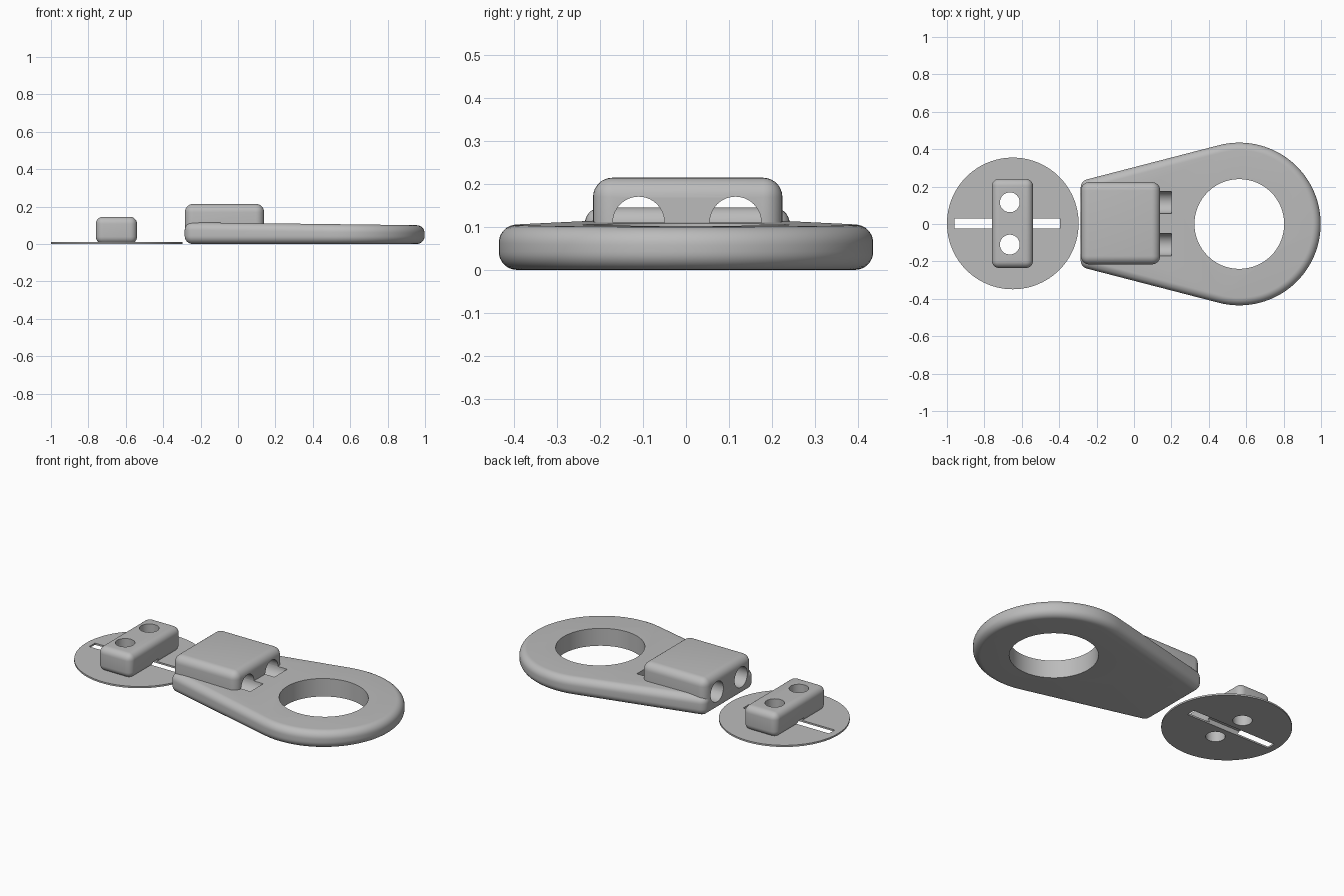
import bpy, bmesh
from math import pi, sin, cos, acos, atan2, hypot, radians
from mathutils import Matrix

cube = bpy.data.objects.get("Cube")
if cube:
    bpy.data.objects.remove(cube, do_unlink=True)

grey = bpy.data.materials.new("plain grey")
colour = (0.5, 0.5, 0.5, 1)
grey.use_nodes = True
grey.diffuse_color = colour
grey.node_tree.nodes["Principled BSDF"].inputs["Base Color"].default_value = colour


def make(name, bm):
    bmesh.ops.recalc_face_normals(bm, faces=bm.faces[:])
    mesh = bpy.data.meshes.new(name)
    bm.to_mesh(mesh)
    bm.free()
    mesh.materials.append(grey)
    obj = bpy.data.objects.new(name, mesh)
    bpy.context.collection.objects.link(obj)
    return obj


def box(name, low, high, radius=0, round_bottom=True):
    bm = bmesh.new()
    size = [b - a for a, b in zip(low, high)]
    mid = [(a + b) / 2 for a, b in zip(low, high)]
    bmesh.ops.create_cube(bm, size=1, matrix=Matrix.Translation(mid) @ Matrix.Diagonal((*size, 1)))
    if radius:
        edges = [e for e in bm.edges
                 if round_bottom or max(v.co.z for v in e.verts) > mid[2]]
        bmesh.ops.bevel(bm, geom=edges, offset=radius, segments=7, profile=0.5, affect='EDGES')
    return make(name, bm)


def cylinder(name, centre, radius, length, sides=64, along_x=False):
    bm = bmesh.new()
    turn = Matrix.Rotation(pi / 2 if along_x else 0, 4, 'Y')
    bmesh.ops.create_cone(bm, cap_ends=True, segments=sides, radius1=radius, radius2=radius,
                          depth=length, matrix=Matrix.Translation(centre) @ turn)
    return make(name, bm)


def combine(target, tool, operation):
    mod = target.modifiers.new(operation, 'BOOLEAN')
    mod.operation, mod.object, mod.solver = operation, tool, 'EXACT'
    bpy.context.view_layer.objects.active = target
    bpy.ops.object.modifier_apply(modifier=mod.name)
    bpy.data.objects.remove(tool, do_unlink=True)


# Tapered plate: stacked insets of an outline around one big and two small circles
BIG_X, BIG_R = 0.563, 0.435
END_X, END_Y, END_R = -0.24, 0.195, 0.045
EDGE = 0.042
dx, dy = BIG_X - END_X, -END_Y
tangent = atan2(dy, dx) + acos(-(BIG_R - END_R) / hypot(dx, dy))


def arc(cx, cy, r, start, stop, steps):
    angles = [start + (stop - start) * i / steps for i in range(steps + 1)]
    return [(cx + r * cos(a), cy + r * sin(a)) for a in angles]


def outline(inset):
    return (arc(BIG_X, 0, BIG_R - inset, -tangent, tangent, 64)
            + arc(END_X, END_Y, END_R - inset, tangent, pi, 8)
            + arc(END_X, -END_Y, END_R - inset, pi, 2 * pi - tangent, 8))


def tapered_plate():
    bm = bmesh.new()
    rings = []
    steps = [i * pi / 16 for i in range(9)]
    for top, angles in ((False, steps), (True, steps[::-1])):
        for a in angles:
            rise = EDGE * (1 - cos(a))
            ring = []
            for x, y in outline(EDGE * (1 - sin(a))):
                height = 0.115 - 0.0125 * (x - END_X)
                ring.append(bm.verts.new((x, y, height - rise if top else rise)))
            rings.append(ring)
    for low, high in zip(rings, rings[1:]):
        for i in range(len(low)):
            j = (i + 1) % len(low)
            bm.faces.new((low[i], low[j], high[j], high[i]))
    bm.faces.new(rings[0][::-1])
    bm.faces.new(rings[-1])
    return make("ring_plate", bm)


plate = tapered_plate()
combine(plate, cylinder("ring_hole", (BIG_X, 0, 0.05), 0.24, 0.5), 'DIFFERENCE')

# Raised socket block on the narrow end, with two blind bores
block = box("socket_block", (-0.284, -0.216, 0.06), (0.14, 0.224, 0.214), 0.045, False)
combine(plate, block, 'UNION')
for y in (-0.11, 0.115):
    combine(plate, cylinder("socket_bore", (-0.15, y, 0.11), 0.06, 0.7, 40, True), 'DIFFERENCE')

# Thin round base with a rounded block on it
DISC_X, DISC_Y = -0.648, 0.003
disc = cylinder("base_disc", (DISC_X, DISC_Y, 0.005), 0.352, 0.01, 96)
peg = box("peg_block", (-0.76, -0.235, 0.001), (-0.54, 0.241, 0.145), 0.038)
combine(disc, peg, 'UNION')

# Long slot and two vertical holes through both
combine(disc, box("slot", (-0.96, -0.024, -0.1), (-0.396, 0.03, 0.03)), 'DIFFERENCE')
for y in (-0.11, 0.116):
    combine(disc, cylinder("peg_hole", (-0.664, y, 0.07), 0.053, 0.5, 40), 'DIFFERENCE')

# Smooth rounded parts, keep hard edges sharp
bpy.ops.object.select_all(action='DESELECT')
for obj in (plate, disc):
    obj.select_set(True)
bpy.context.view_layer.objects.active = plate
bpy.ops.object.shade_smooth_by_angle(angle=radians(30))
